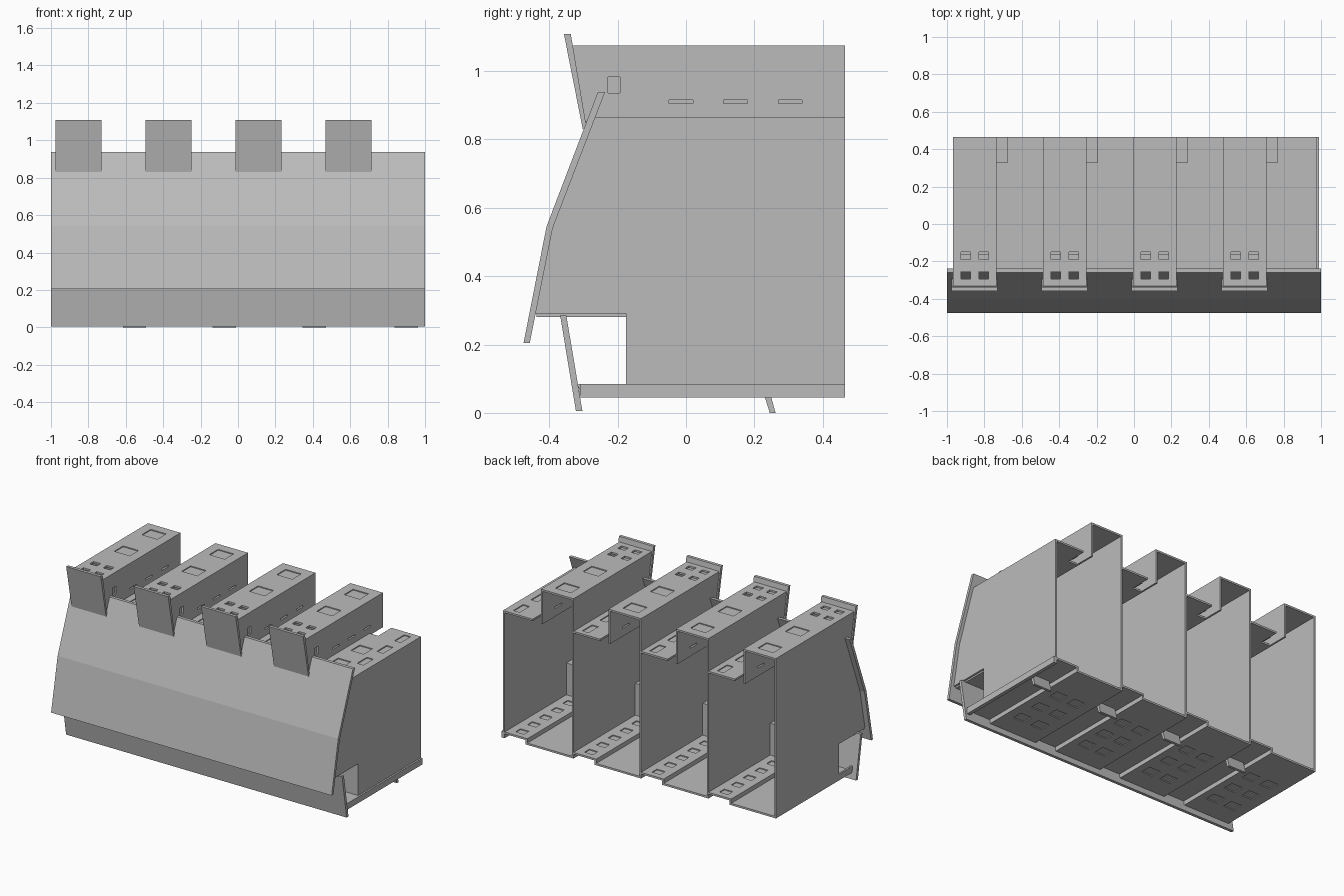
import bpy
import bmesh

if "Cube" in bpy.data.objects:
    bpy.data.objects.remove(bpy.data.objects["Cube"])

grey = bpy.data.materials.new("plain_grey")
grey.use_nodes = True
grey.diffuse_color = (0.5, 0.5, 0.5, 1)
grey.node_tree.nodes["Principled BSDF"].inputs["Base Color"].default_value = (0.5, 0.5, 0.5, 1)


def finish(name, bm):
    bmesh.ops.recalc_face_normals(bm, faces=bm.faces)
    mesh = bpy.data.meshes.new(name)
    bm.to_mesh(mesh)
    bm.free()
    mesh.materials.append(grey)
    obj = bpy.data.objects.new(name, mesh)
    bpy.context.collection.objects.link(obj)
    return obj


def prism(name, x0, x1, outline):
    """Extrude a side outline of (y, z) points from x0 to x1."""
    bm = bmesh.new()
    face = bm.faces.new([bm.verts.new((x0, y, z)) for y, z in outline])
    out = bmesh.ops.extrude_face_region(bm, geom=[face])
    moved = [v for v in out["geom"] if isinstance(v, bmesh.types.BMVert)]
    bmesh.ops.translate(bm, verts=moved, vec=(x1 - x0, 0, 0))
    return finish(name, bm)


def boxes(name, items):
    """Join boxes given as (x0, x1, y0, y1, z0, z1)."""
    bm = bmesh.new()
    for x0, x1, y0, y1, z0, z1 in items:
        for v in bmesh.ops.create_cube(bm, size=1)["verts"]:
            v.co = (x1 if v.co.x > 0 else x0, y1 if v.co.y > 0 else y0, z1 if v.co.z > 0 else z0)
    return finish(name, bm)


def pad(x, y, z0, z1, sx, sy):
    return (x - sx / 2, x + sx / 2, y - sy / 2, y + sy / 2, z0, z1)


def cut(obj, items):
    """Cut box-shaped holes out of a part."""
    tool = boxes("hole_cutter", items)
    tool.hide_render = True
    mod = obj.modifiers.new("holes", "BOOLEAN")
    mod.operation = "DIFFERENCE"
    mod.solver = "EXACT"
    mod.object = tool
    bpy.context.view_layer.objects.active = obj
    bpy.ops.object.modifier_apply(modifier=mod.name)
    bpy.data.objects.remove(tool)


T = 0.012          # sheet thickness
BACK = 0.465
TOP = 1.075
SHELF = 0.865
LEDGE = 0.085
BASE = 0.045
STEP = -0.175
PITCH = 0.481
TOWER = 0.232
starts = [-0.967 + PITCH * i for i in range(4)]
END = 0.967

# Side outlines shared by the walls
lower = [(BACK, BASE), (-0.31, BASE), (-0.315, LEDGE), (STEP, LEDGE), (STEP, 0.29),
         (-0.44, 0.29), (-0.39, 0.545)]
tall_wall = lower + [(-0.29, 0.82), (-0.335, TOP), (BACK, TOP)]
short_wall = lower + [(-0.265, SHELF), (BACK, SHELF)]

# Bent front panel and lower kick panel
prism("front_panel", -1, 1, [(-0.475, 0.205), (-0.408, 0.545), (-0.258, 0.938),
                             (-0.237, 0.938), (-0.39, 0.54), (-0.457, 0.205)])
prism("kick_panel", -1, 1, [(-0.368, 0.285), (-0.35, 0.285), (-0.303, 0.005), (-0.322, 0.005)])

# End wall with its outer rail
prism("end_wall", END, END + T, short_wall)
boxes("end_rail", [(END + T, 0.99, -0.31, BACK, BASE, LEDGE)])

# Step behind the kick panel
boxes("step_shelf", [(starts[0], END, -0.437, STEP + T, 0.28, 0.29)])
boxes("step_wall", [(starts[0], END, STEP, STEP + T, LEDGE - T, 0.28)])

for i, x in enumerate(starts):
    n = i + 1
    right = x + TOWER
    after = starts[n] if n < 4 else END
    mid = (x + right) / 2

    # Dividing wall, which is also one tower side
    prism(f"divider_{n}", x, x + T, tall_wall)

    # Other tower side, with slots
    side = prism(f"tower_side_{n}", right - T, right,
                 [(-0.295, SHELF - T), (-0.335, TOP), (BACK, TOP), (BACK, SHELF - T)])
    slots = [(right - 0.03, right + 0.02, -0.228, -0.193, 0.935, 0.983)]
    slots += [(right - 0.03, right + 0.02, y, y + 0.07, 0.905, 0.915) for y in (-0.05, 0.11, 0.27)]
    cut(side, slots)

    # Tower roof with small holes and recessed vents
    roof = boxes(f"tower_roof_{n}", [(x + T, right - T, -0.335, BACK, TOP - T, TOP)])
    holes = [pad(mid + dx, y, TOP - 0.04, TOP + 0.02, 0.05, 0.04)
             for dx in (-0.048, 0.048) for y in (-0.17, -0.275)]
    vents = [(mid, 0.08), (mid, 0.36)]
    cut(roof, holes + [pad(vx, vy, TOP - 0.006, TOP + 0.02, 0.11, 0.09) for vx, vy in vents])

    # Tilted tower front plate
    prism(f"tower_front_{n}", x - 0.008, right + 0.006,
          [(-0.357, 1.108), (-0.337, 1.108), (-0.29, 0.83), (-0.302, 0.83)])

    # Shelf between the towers, with a rear notch and recesses
    shelf = boxes(f"shelf_{n}", [(right - T, after, -0.262, BACK, SHELF - T, SHELF)])
    notch = (right, right + 0.06, 0.33, BACK + 0.05, SHELF - 0.05, SHELF + 0.05)
    marks = [pad(right + 0.09, y, SHELF - 0.006, SHELF + 0.02, 0.09, 0.09) for y in (-0.1, 0.12)]
    marks += [pad(after - 0.06, y, SHELF - 0.006, SHELF + 0.02, 0.045, 0.1) for y in (0.0, 0.2, 0.38)]
    cut(shelf, [notch] + marks)

    # Floor: low tray, riser and raised ledge
    split = after - 0.15
    tray = boxes(f"floor_tray_{n}", [(x + T, split, -0.312, BACK, BASE, BASE + T)])
    cut(tray, [pad(x + dx, y, BASE - 0.02, BASE + 0.006, 0.08, 0.07)
               for dx in (0.11, 0.24) for y in (-0.14, 0.02, 0.18)])
    boxes(f"floor_riser_{n}", [(split - T, split, -0.312, BACK, BASE, LEDGE)])
    ledge = boxes(f"floor_ledge_{n}", [(split, after, -0.315, BACK, LEDGE - T, LEDGE)])
    cut(ledge, [pad(after - 0.08, y, LEDGE - 0.006, LEDGE + 0.02, 0.06, 0.05)
                for y in (-0.08, 0.04, 0.16, 0.28, 0.4)])

    # Slanted foot tab under the ledge
    prism(f"foot_tab_{n}", after - 0.13, after - 0.005,
          [(0.22, LEDGE - 0.005), (0.24, LEDGE - 0.005), (0.262, 0), (0.245, 0)])
